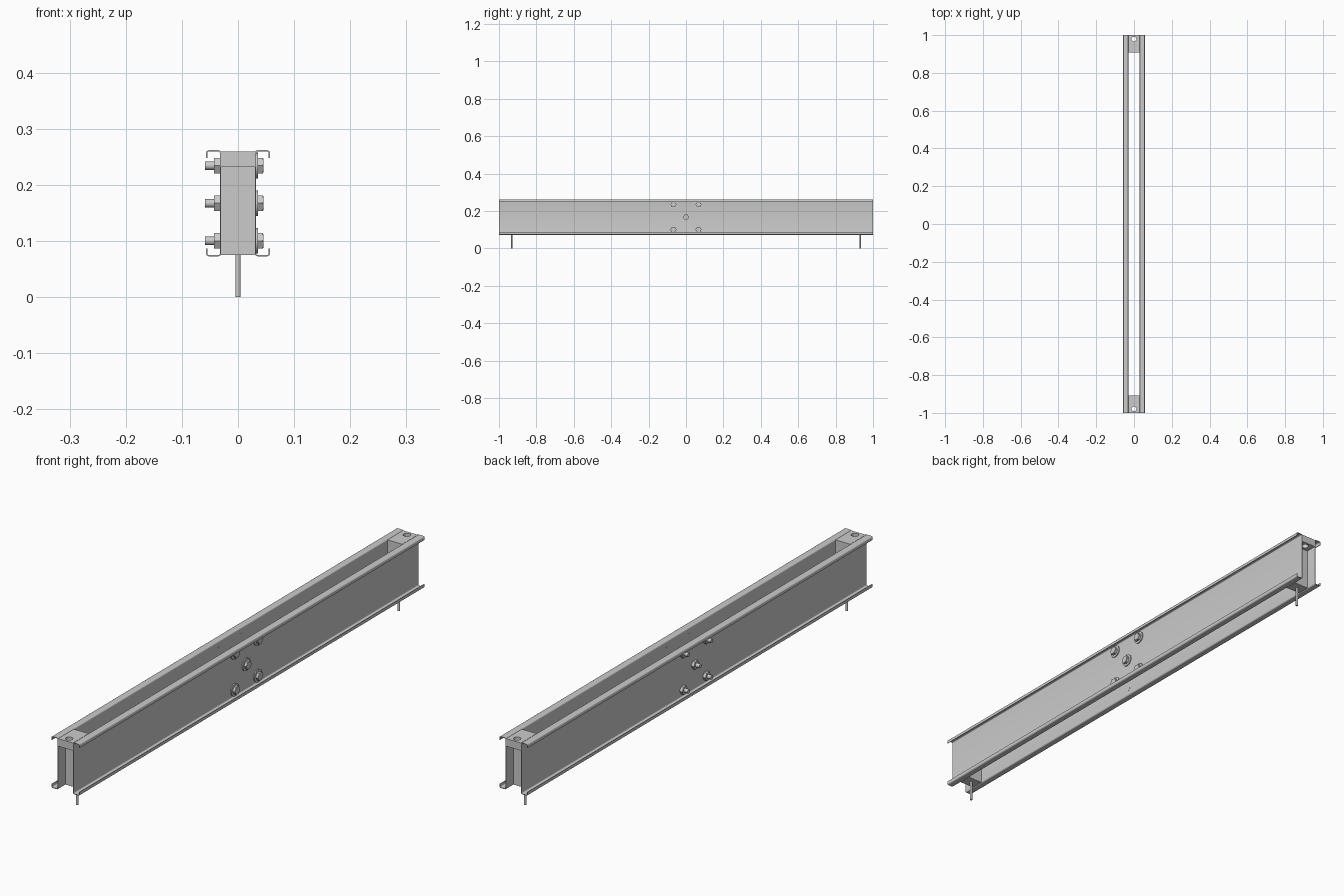
import bpy, math

if "Cube" in bpy.data.objects:
    bpy.data.objects.remove(bpy.data.objects["Cube"])

HALF = 1.0            # half length of the beam
Z0, Z1 = 0.073, 0.262  # bottom and top of the channels
ZC = (Z0 + Z1) / 2


def activate(ob):
    bpy.ops.object.select_all(action='DESELECT')
    ob.select_set(True)
    bpy.context.view_layer.objects.active = ob


def smooth(ob):
    activate(ob)
    bpy.ops.object.shade_smooth_by_angle(angle=math.radians(35))


def rounded(points, r, steps=4):
    """Open polyline with axis-aligned corners turned into arcs."""
    out = [points[0]]
    for a, b, c in zip(points, points[1:], points[2:]):
        u = [(p - q) for p, q in zip(a, b)]
        v = [(p - q) for p, q in zip(c, b)]
        lu, lv = math.hypot(*u), math.hypot(*v)
        u = [k / lu * r for k in u]
        v = [k / lv * r for k in v]
        for i in range(steps + 1):
            t = math.pi / 2 * i / steps
            f, g = 1 - math.sin(t), 1 - math.cos(t)
            out.append((b[0] + u[0] * f + v[0] * g, b[1] + u[1] * f + v[1] * g))
    out.append(points[-1])
    return out


def channel(name, side):
    """Lipped C-section, open to the outside, running along y."""
    t = 0.0022
    xi, xo, zb, zt, lip = 0.03 + t / 2, 0.057 - t / 2, Z0 + t / 2, Z1 - t / 2, 0.0125
    path = rounded([(xo, zb + lip), (xo, zb), (xi, zb), (xi, zt), (xo, zt), (xo, zt - lip)], 0.004)
    n = len(path)
    verts = [(side * x, y, z) for y in (-HALF, HALF) for x, z in path]
    faces = [(i, i + 1, n + i + 1, n + i) for i in range(n - 1)]
    me = bpy.data.meshes.new(name)
    me.from_pydata(verts, [], faces)
    ob = bpy.data.objects.new(name, me)
    bpy.context.collection.objects.link(ob)
    m = ob.modifiers.new("thickness", 'SOLIDIFY')
    m.thickness, m.offset, m.use_even_offset = t, 0, True
    activate(ob)
    bpy.ops.object.convert(target='MESH')
    smooth(ob)


def box(name, x, y, z):
    bpy.ops.mesh.primitive_cube_add(size=1, location=[sum(r) / 2 for r in (x, y, z)])
    ob = bpy.context.object
    ob.name = name
    ob.scale = [r[1] - r[0] for r in (x, y, z)]
    bpy.ops.object.transform_apply(location=False, rotation=False, scale=True)
    return ob


def rod_x(name, r, x0, x1, y, z, sides=24):
    bpy.ops.mesh.primitive_cylinder_add(vertices=sides, radius=r, depth=abs(x1 - x0),
                                        location=((x0 + x1) / 2, y, z),
                                        rotation=(0, math.pi / 2, 0))
    ob = bpy.context.object
    ob.name = name
    smooth(ob)


def holed_cap(name, y):
    """Small plate with a round hole, from a filled 2D curve."""
    cu = bpy.data.curves.new(name, 'CURVE')
    cu.dimensions, cu.fill_mode = '2D', 'BOTH'
    hx, hy, r = 0.03, 0.0215, 0.0125
    rect = [(-hx, -hy), (hx, -hy), (hx, hy), (-hx, hy)]
    ring = [(r * math.cos(a * math.pi / 12), r * math.sin(a * math.pi / 12)) for a in range(24)]
    for pts in (rect, ring):
        s = cu.splines.new('POLY')
        s.points.add(len(pts) - 1)
        for p, (px, py) in zip(s.points, pts):
            p.co = (px, py, 0, 1)
        s.use_cyclic_u = True
    cu.extrude = 0.014
    ob = bpy.data.objects.new(name, cu)
    ob.location = (0, y, 0.246)
    bpy.context.collection.objects.link(ob)
    activate(ob)
    bpy.ops.object.convert(target='MESH')
    smooth(bpy.context.object)


# Two channels, back to back
channel("channel_right", 1)
channel("channel_left", -1)

# End spacers, holed caps and pins
for end, s in (("front", -1), ("back", 1)):
    box(end + "_spacer", (-0.03, 0.03), sorted((s * 0.909, s * 0.957)), (0.075, 0.26))
    holed_cap(end + "_cap", s * 0.9785)
    bpy.ops.mesh.primitive_cylinder_add(vertices=16, radius=0.0045, depth=0.08,
                                        location=(0, s * 0.932, 0.04))
    bpy.context.object.name = end + "_pin"
    smooth(bpy.context.object)

# Five bolts in a cross: heads and washers on the right, nuts on the left
d = 0.067
for i, (y, z) in enumerate([(0, 0), (-d, -d), (-d, d), (d, -d), (d, d)]):
    z += ZC
    rod_x(f"washer_{i}", 0.023, 0.032, 0.036, y, z, 32)
    rod_x(f"bolt_head_{i}", 0.016, 0.036, 0.0445, y, z, 6)
    rod_x(f"bolt_head_face_{i}", 0.0125, 0.0445, 0.0455, y, z)
    rod_x(f"bolt_root_{i}", 0.0075, 0.0292, 0.034, y, z)
    rod_x(f"nut_{i}", 0.016, -0.043, -0.032, y, z, 6)
    rod_x(f"bolt_end_{i}", 0.0075, -0.0585, -0.0292, y, z)
